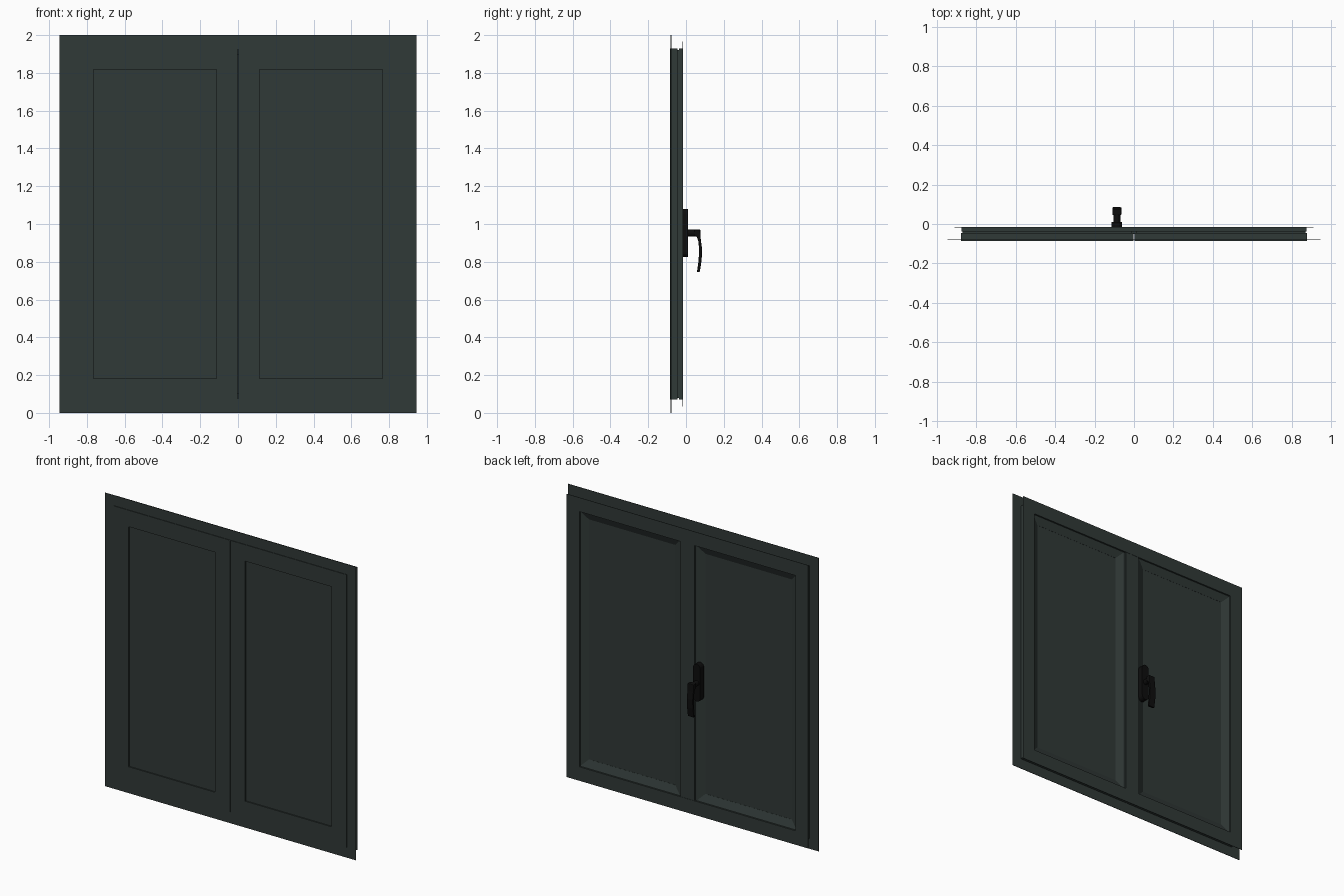
import bpy
import bmesh
from math import cos, sin, pi

cube = bpy.data.objects.get("Cube")
if cube:
    bpy.data.objects.remove(cube, do_unlink=True)


def material(name, rgb):
    m = bpy.data.materials.new(name)
    m.use_nodes = True
    m.diffuse_color = (*rgb, 1)
    m.node_tree.nodes["Principled BSDF"].inputs["Base Color"].default_value = (*rgb, 1)
    return m


GREEN = material("dark_grey_green", (0.030, 0.041, 0.038))
BLACK = material("black", (0.004, 0.004, 0.004))


def finish(name, bm, mat):
    bmesh.ops.recalc_face_normals(bm, faces=bm.faces)
    mesh = bpy.data.meshes.new(name)
    bm.to_mesh(mesh)
    bm.free()
    mesh.materials.append(mat)
    obj = bpy.data.objects.new(name, mesh)
    bpy.context.collection.objects.link(obj)
    return obj


def ring(name, x0, x1, z0, z1, profile):
    """Mitred rectangular frame: profile points are (inset from edge, y)."""
    bm = bmesh.new()
    corners = ((x0, z0, 1, 1), (x1, z0, -1, 1), (x1, z1, -1, -1), (x0, z1, 1, -1))
    loops = [[bm.verts.new((x + sx * d, y, z + sz * d)) for d, y in profile]
             for x, z, sx, sz in corners]
    n = len(profile)
    for i in range(4):
        a, b = loops[i], loops[(i + 1) % 4]
        for j in range(n):
            k = (j + 1) % n
            bm.faces.new((a[j], a[k], b[k], b[j]))
    return finish(name, bm, GREEN)


def prism(name, points, low, high, axis, mat):
    """Extrude an outline along x (points are y, z) or along y (points are x, z)."""
    bm = bmesh.new()

    def place(p, t):
        return (t, p[0], p[1]) if axis == "x" else (p[0], t, p[1])
    a = [bm.verts.new(place(p, low)) for p in points]
    b = [bm.verts.new(place(p, high)) for p in points]
    bm.faces.new(a)
    bm.faces.new(b[::-1])
    for i in range(len(points)):
        j = (i + 1) % len(points)
        bm.faces.new((a[i], a[j], b[j], b[i]))
    return finish(name, bm, mat)


def rect(x0, x1, z0, z1):
    return [(x0, z0), (x1, z0), (x1, z1), (x0, z1)]


def strip(d0, d1, y0, y1):
    return [(d0, y0), (d1, y0), (d1, y1), (d0, y1)]


# Thin cover trims on the wall, front and back
ring("front_trim", -0.945, 0.945, 0, 2, strip(0, 0.075, -0.081, -0.078))
ring("back_trim", -0.91, 0.91, 0.035, 1.965, strip(0, 0.05, -0.018, -0.015))

# Fixed frame with its centre post
ring("window_frame", -0.875, 0.875, 0.07, 1.93, strip(0, 0.06, -0.037, -0.015))
prism("centre_post", rect(-0.052, 0.052, 0.1, 1.9), -0.05, -0.017, "y", GREEN)

# Two sashes with sloped inner beads, each holding a pane
sash_profile = [(0, -0.085), (0.112, -0.085), (0.112, -0.047), (0.062, -0.026),
                (0.008, -0.026), (0.008, -0.045), (0, -0.045)]
for side, x0, x1 in (("right", -0.877, -0.002), ("left", 0.002, 0.877)):
    ring(side + "_sash", x0, x1, 0.07, 1.93, sash_profile)
    prism(side + "_pane", rect(x0 + 0.11, x1 - 0.11, 0.18, 1.82), -0.077, -0.048, "y", GREEN)

# Handle: rounded backplate, neck and curved lever
HX, R = -0.087, 0.027
plate = [(HX + R * cos(i * pi / 8), 1.053 + R * sin(i * pi / 8)) for i in range(9)]
plate += [(HX - R * cos(i * pi / 8), 0.852 - R * sin(i * pi / 8)) for i in range(9)]
prism("handle_plate", plate, -0.03, 0.01, "y", BLACK)
neck = [(HX + 0.018 * cos(i * pi / 8), 0.952 + 0.018 * sin(i * pi / 8)) for i in range(16)]
prism("handle_neck", neck, 0.005, 0.06, "y", BLACK)
lever = [(0.045, 0.97), (0.076, 0.97), (0.078, 0.92), (0.085, 0.87), (0.083, 0.81),
         (0.073, 0.745), (0.058, 0.745), (0.067, 0.81), (0.069, 0.87), (0.065, 0.91),
         (0.057, 0.934), (0.045, 0.936)]
grip = prism("handle_lever", lever, HX - 0.023, HX + 0.023, "x", BLACK)
bevel = grip.modifiers.new("soft_edges", "BEVEL")
bevel.width = 0.004
bevel.segments = 2
